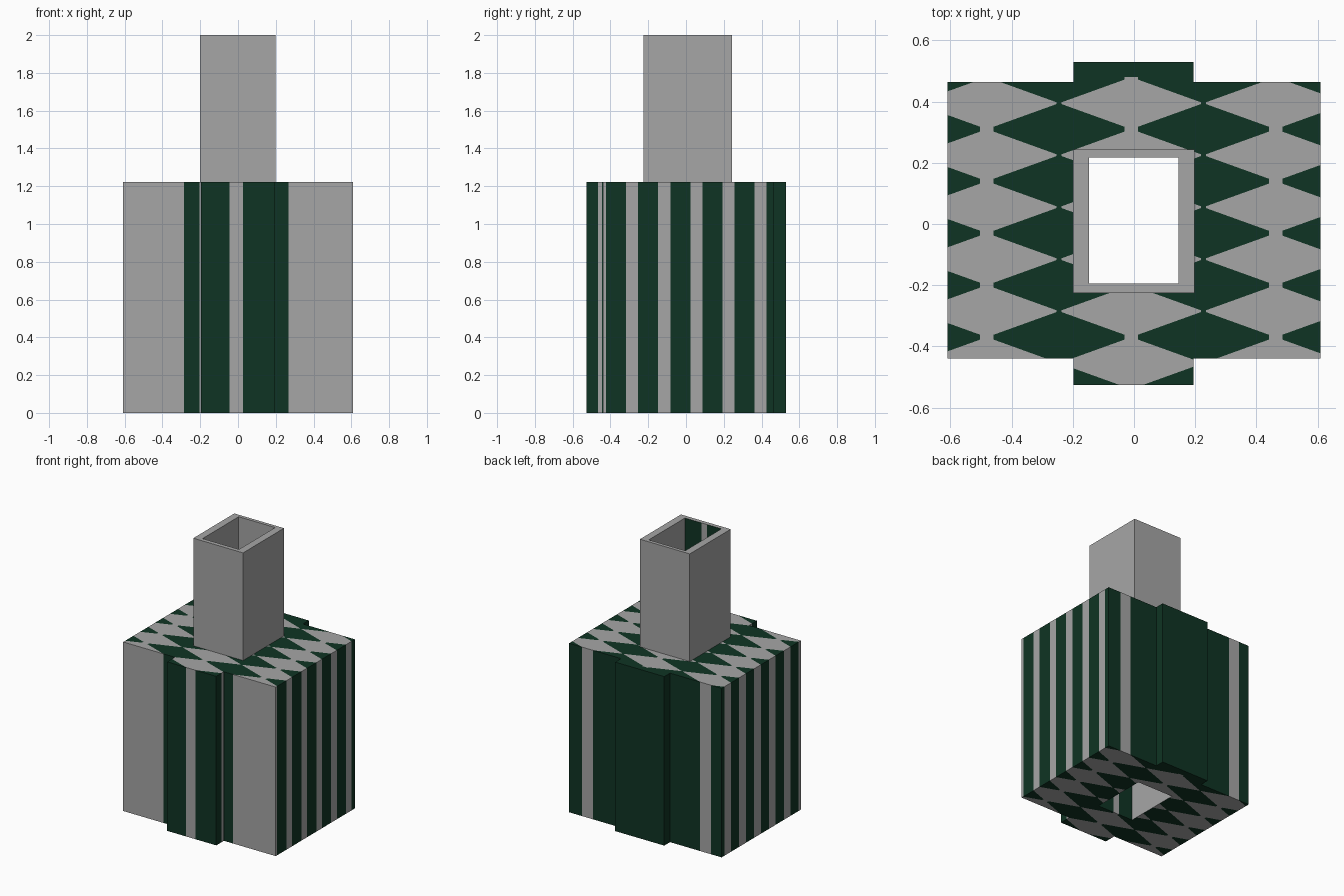
import bpy, bmesh, math
from mathutils import Vector

if "Cube" in bpy.data.objects:
    bpy.data.objects.remove(bpy.data.objects["Cube"])


def material(name, rgb):
    m = bpy.data.materials.new(name)
    m.diffuse_color = (*rgb, 1)
    m.use_nodes = True
    m.node_tree.nodes["Principled BSDF"].inputs["Base Color"].default_value = m.diffuse_color
    return m


GREY = material("stone grey", (0.38, 0.38, 0.38))
GREEN = material("dark green", (0.0048, 0.034, 0.017))

# Diamond lattice: centre of one green diamond and half sizes
X0, Y0, A, B = -0.245, -0.03, 0.236, 0.085
GREY_NECK, GREEN_NECK = 0.022, 0.008
BACK_BAND = 0.48
HOLE = (-0.147, 0.145, -0.195, 0.218)


def is_green(x, y):
    if y > BACK_BAND:
        return True
    dx = (x - X0) / A
    k = round(dx)
    off = abs(dx - k) * A
    if k % 2 and off < GREY_NECK:
        return False
    if k % 2 == 0 and off < GREEN_NECK:
        return True
    dy = (y - Y0) / B
    return (round((dx + dy) / 2) + round((dx - dy) / 2)) % 2 == 0


def cut(bm, co, no):
    bmesh.ops.bisect_plane(bm, geom=bm.verts[:] + bm.edges[:] + bm.faces[:],
                           dist=1e-5, plane_co=co, plane_no=no)


def cut_lattice(bm):
    # both families of diagonal planes, then the necks between diamonds
    for n in range(-11, 12, 2):
        for s in (1, -1):
            cut(bm, Vector((X0 + n * A, Y0, 0)),
                Vector((1 / A, s / B, 0)).normalized())
    for k in range(-2, 5):
        w = GREY_NECK if k % 2 else GREEN_NECK
        for s in (1, -1):
            cut(bm, Vector((X0 + k * A + s * w, 0, 0)), Vector((1, 0, 0)))
    cut(bm, Vector((0, BACK_BAND, 0)), Vector((0, 1, 0)))


def extruded_plan(name, xs, ys, solid, z0, z1, green_rule):
    """Extrude the filled cells of a plan grid, cut the pattern and colour it."""
    bm = bmesh.new()

    def face(*pts):
        bm.faces.new([bm.verts.new(p) for p in pts])

    nx, ny = len(xs) - 1, len(ys) - 1
    cells = {(i, j) for i in range(nx) for j in range(ny) if solid(i, j)}
    for i, j in cells:
        c = [(xs[i], ys[j]), (xs[i + 1], ys[j]),
             (xs[i + 1], ys[j + 1]), (xs[i], ys[j + 1])]
        face(*[(x, y, z1) for x, y in c])
        face(*[(x, y, z0) for x, y in reversed(c)])
        for e, (di, dj) in enumerate(((0, -1), (1, 0), (0, 1), (-1, 0))):
            if (i + di, j + dj) not in cells:
                p, q = c[e], c[(e + 1) % 4]
                face((*p, z0), (*q, z0), (*q, z1), (*p, z1))
    bmesh.ops.remove_doubles(bm, verts=bm.verts[:], dist=1e-5)
    cut_lattice(bm)
    bm.normal_update()
    for f in bm.faces:
        c = f.calc_center_median()
        f.material_index = int(green_rule(c, f.normal) and is_green(c.x, c.y))
    me = bpy.data.meshes.new(name)
    bm.to_mesh(me)
    bm.free()
    me.materials.append(GREY)
    me.materials.append(GREEN)
    ob = bpy.data.objects.new(name, me)
    bpy.context.collection.objects.link(ob)


def front_inner(c, n):
    return n.y > 0.5 and abs(c.y - HOLE[2]) < 1e-3


def body_rule(c, n):
    # the long shaft walls stay plain
    shaft = (abs(n.x) > 0.5 and HOLE[0] - 1e-3 < c.x < HOLE[1] + 1e-3)
    return not shaft


# Body with front and back ribs and a square shaft through it
extruded_plan("body",
              [-0.61, -0.197, HOLE[0], HOLE[1], 0.195, 0.61],
              [-0.527, -0.44, HOLE[2], HOLE[3], 0.464, 0.53],
              lambda i, j: (j in (1, 2, 3) or i in (1, 2, 3)) and (i, j) != (2, 2),
              0.0, 1.222, body_rule)

# Chimney tube: plain, apart from the inner front wall
extruded_plan("chimney",
              [-0.2, HOLE[0], HOLE[1], 0.198],
              [-0.225, HOLE[2], HOLE[3], 0.243],
              lambda i, j: (i, j) != (1, 1),
              1.222, 2.0, front_inner)
